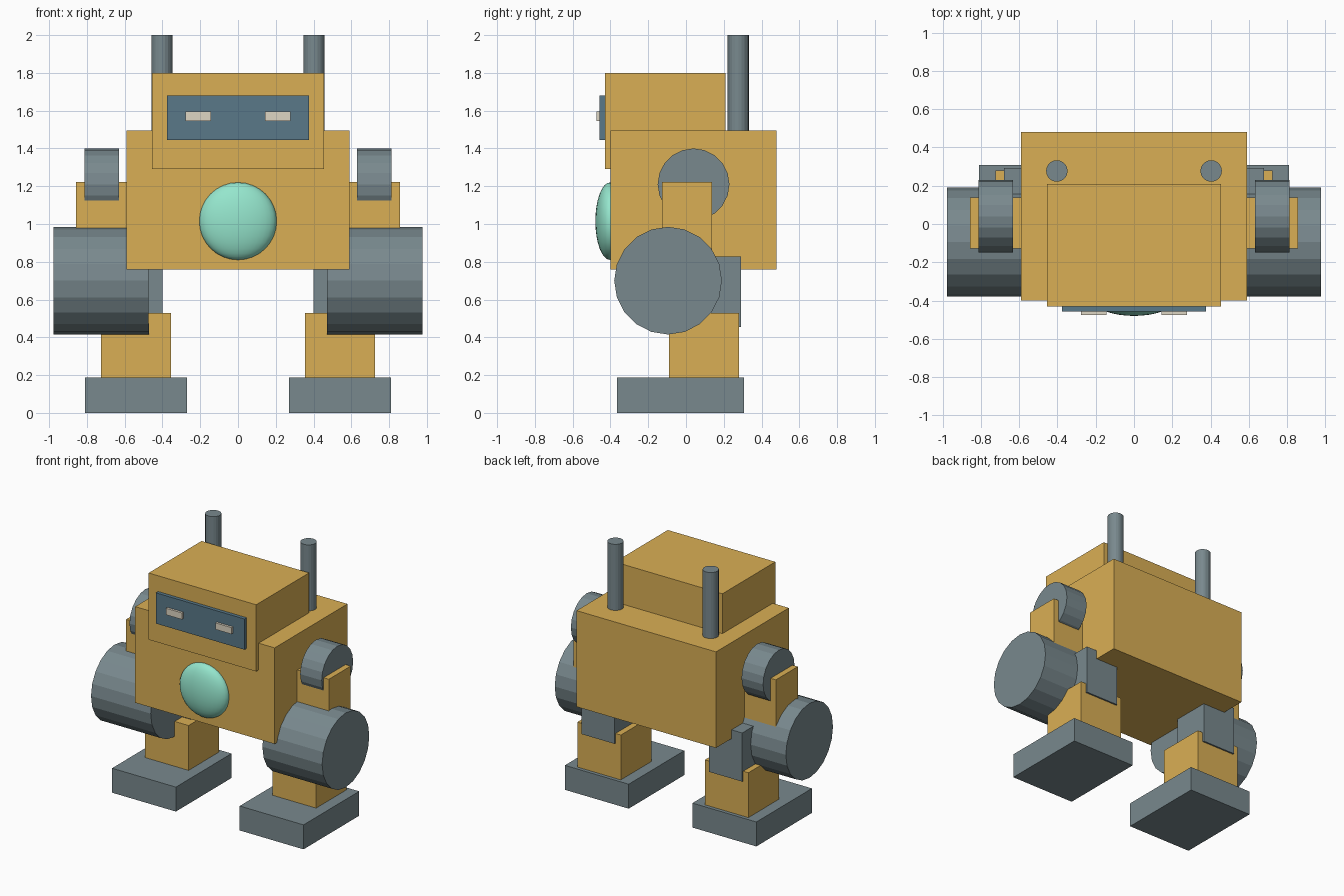
import bpy, bmesh
from math import radians
from mathutils import Matrix

if "Cube" in bpy.data.objects:
    bpy.data.objects.remove(bpy.data.objects["Cube"])


def material(name, rgb):
    m = bpy.data.materials.new(name)
    m.diffuse_color = (*rgb, 1)
    m.use_nodes = True
    m.node_tree.nodes["Principled BSDF"].inputs["Base Color"].default_value = m.diffuse_color
    return m


YELLOW = material("yellow_paint", (0.70, 0.43, 0.09))
STEEL = material("steel", (0.19, 0.25, 0.27))
VISOR = material("visor_blue", (0.10, 0.19, 0.25))
EYE = material("eye_glow", (0.73, 0.67, 0.55))
CORE = material("core_green", (0.30, 0.79, 0.61))


def add(name, bm, mat):
    mesh = bpy.data.meshes.new(name)
    bm.to_mesh(mesh)
    bm.free()
    mesh.materials.append(mat)
    ob = bpy.data.objects.new(name, mesh)
    bpy.context.collection.objects.link(ob)
    return ob


def box(name, x, y, z, mat):
    """Box from (min, max) ranges."""
    bm = bmesh.new()
    bmesh.ops.create_cube(bm, size=1)
    for v in bm.verts:
        v.co = [(a + b) / 2 + c * (b - a) for c, (a, b) in zip(v.co, (x, y, z))]
    return add(name, bm, mat)


def cylinder(name, centre, radius, length, axis, mat, sides=20):
    bm = bmesh.new()
    turn = Matrix.Rotation(radians(90), 4, 'Y') if axis == 'x' else Matrix()
    bmesh.ops.create_cone(bm, cap_ends=True, segments=sides, radius1=radius,
                          radius2=radius, depth=length,
                          matrix=Matrix.Translation(centre) @ turn)
    return add(name, bm, mat)


# Body and head
box("torso", (-0.59, 0.59), (-0.40, 0.48), (0.76, 1.495), YELLOW)
box("head", (-0.455, 0.455), (-0.43, 0.21), (1.29, 1.80), YELLOW)
box("visor", (-0.375, 0.375), (-0.457, -0.42), (1.445, 1.68), VISOR)

# Domed chest core
bm = bmesh.new()
bmesh.ops.create_uvsphere(bm, u_segments=32, v_segments=16, radius=1)
bmesh.ops.scale(bm, vec=(0.205, 0.078, 0.205), verts=bm.verts)
bmesh.ops.translate(bm, vec=(0, -0.402, 1.015), verts=bm.verts)
for f in bm.faces:
    f.smooth = True
add("chest_core", bm, CORE)

# Paired parts
for side, s in (("right", -1), ("left", 1)):
    def span(a, b):
        return tuple(sorted((s * a, s * b)))

    box(f"{side}_eye", span(0.143, 0.277), (-0.475, -0.45), (1.545, 1.595), EYE)
    cylinder(f"{side}_exhaust_pipe", (s * 0.403, 0.277, 1.72), 0.056, 0.56, 'z', STEEL)

    # Arm
    cylinder(f"{side}_shoulder", (s * 0.722, 0.04, 1.21), 0.19, 0.182, 'x', STEEL)
    box(f"{side}_upper_arm", span(0.585, 0.857), (-0.127, 0.138), (0.74, 1.222), YELLOW)
    cylinder(f"{side}_forearm", (s * 0.725, -0.095, 0.70), 0.285, 0.505, 'x', STEEL)

    # Leg
    box(f"{side}_thigh", span(0.40, 0.68), (0.0, 0.292), (0.455, 0.827), STEEL)
    box(f"{side}_shin", span(0.355, 0.724), (-0.09, 0.28), (0.16, 0.53), YELLOW)
    box(f"{side}_foot", span(0.27, 0.81), (-0.365, 0.307), (0.0, 0.187), STEEL)
